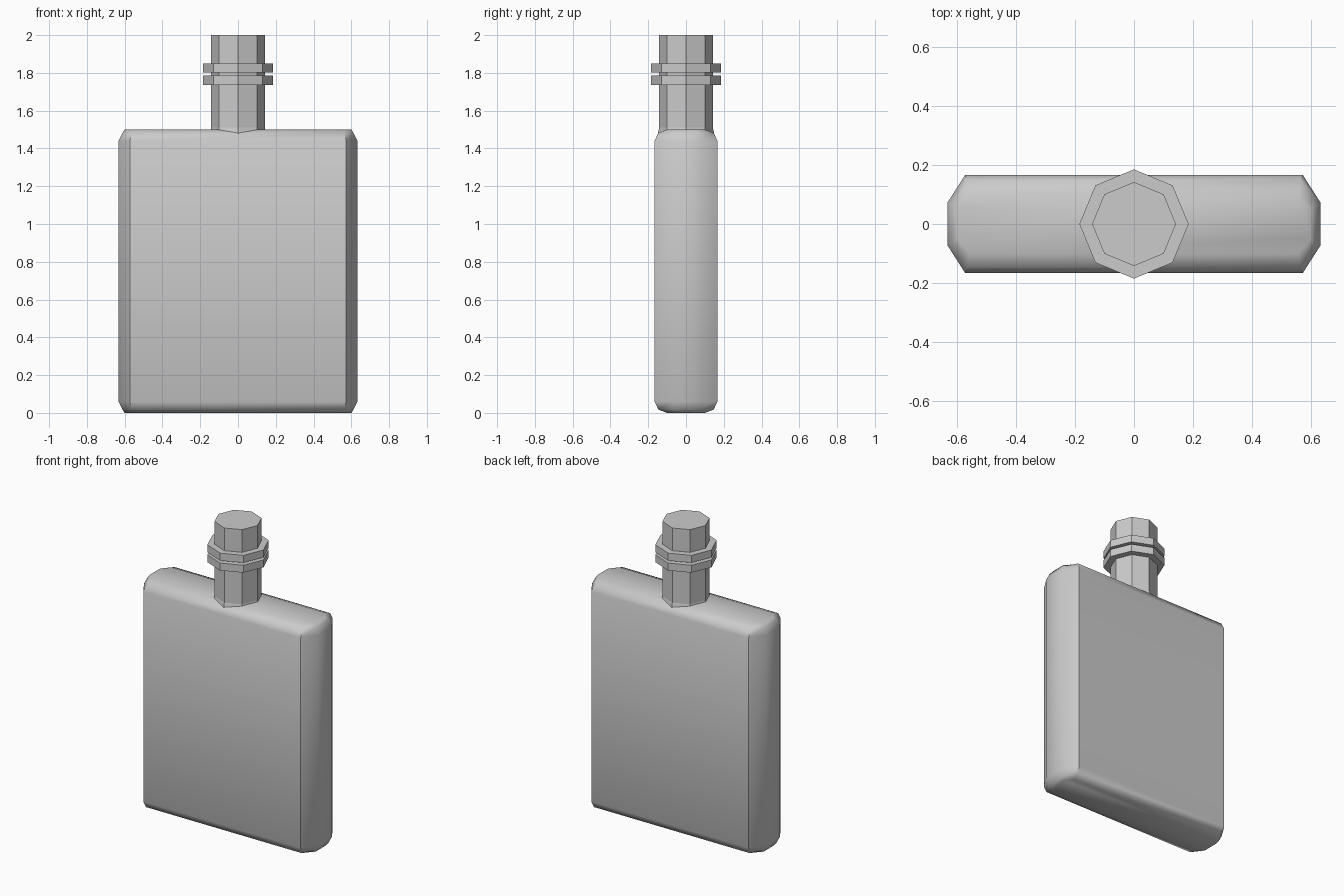
import bpy, bmesh, math

if "Cube" in bpy.data.objects:
    bpy.data.objects.remove(bpy.data.objects["Cube"])


def loft(name, rings, smooth_angle=None):
    """Skin a stack of equal-length rings and close both ends."""
    bm = bmesh.new()
    loops = [[bm.verts.new(p) for p in ring] for ring in rings]
    n = len(loops[0])
    for a, b in zip(loops, loops[1:]):
        for i in range(n):
            j = (i + 1) % n
            bm.faces.new((a[i], a[j], b[j], b[i]))
    bm.faces.new(loops[0][::-1])
    bm.faces.new(loops[-1])
    bmesh.ops.recalc_face_normals(bm, faces=bm.faces)
    mesh = bpy.data.meshes.new(name)
    bm.to_mesh(mesh)
    bm.free()
    obj = bpy.data.objects.new(name, mesh)
    bpy.context.collection.objects.link(obj)
    if smooth_angle:
        bpy.ops.object.select_all(action='DESELECT')
        bpy.context.view_layer.objects.active = obj
        obj.select_set(True)
        bpy.ops.object.shade_smooth_by_angle(angle=math.radians(smooth_angle))
    return obj


def body_ring(z, corner_x, corner_y, side_x, side_y):
    """Eight-point flattened outline with chamfered narrow sides."""
    quarter = [(side_x, side_y), (corner_x, corner_y)]
    right = [(x, -y) for x, y in quarter[::-1]] + quarter
    left = [(-x, -y) for x, y in right]
    return [(x, y, z) for x, y in right + left]


def octagon(r, z):
    return [(r * math.cos(i * math.pi / 4), r * math.sin(i * math.pi / 4), z)
            for i in range(8)]


# Flat bottle body with softened top and bottom rims
half = [(0.0, 0.555, 0.10, 0.60, 0.05),
        (0.018, 0.565, 0.147, 0.612, 0.066),
        (0.06, 0.572, 0.166, 0.632, 0.072)]
rings = [body_ring(*h) for h in half]
rings += [body_ring(1.5 - h[0], *h[1:]) for h in half[::-1]]
loft("flask_body", rings, 45)

# Octagonal neck with a slight flare where it meets the body
loft("neck", [octagon(0.15, 1.475), octagon(0.142, 1.51), octagon(0.142, 1.78)])

# Two collar rings
for name, z in (("lower_collar", 1.737), ("upper_collar", 1.802)):
    loft(name, [octagon(0.185, z), octagon(0.185, z + 0.049)])

# Cap
loft("cap", [octagon(0.142, 1.78), octagon(0.142, 2.0)])
